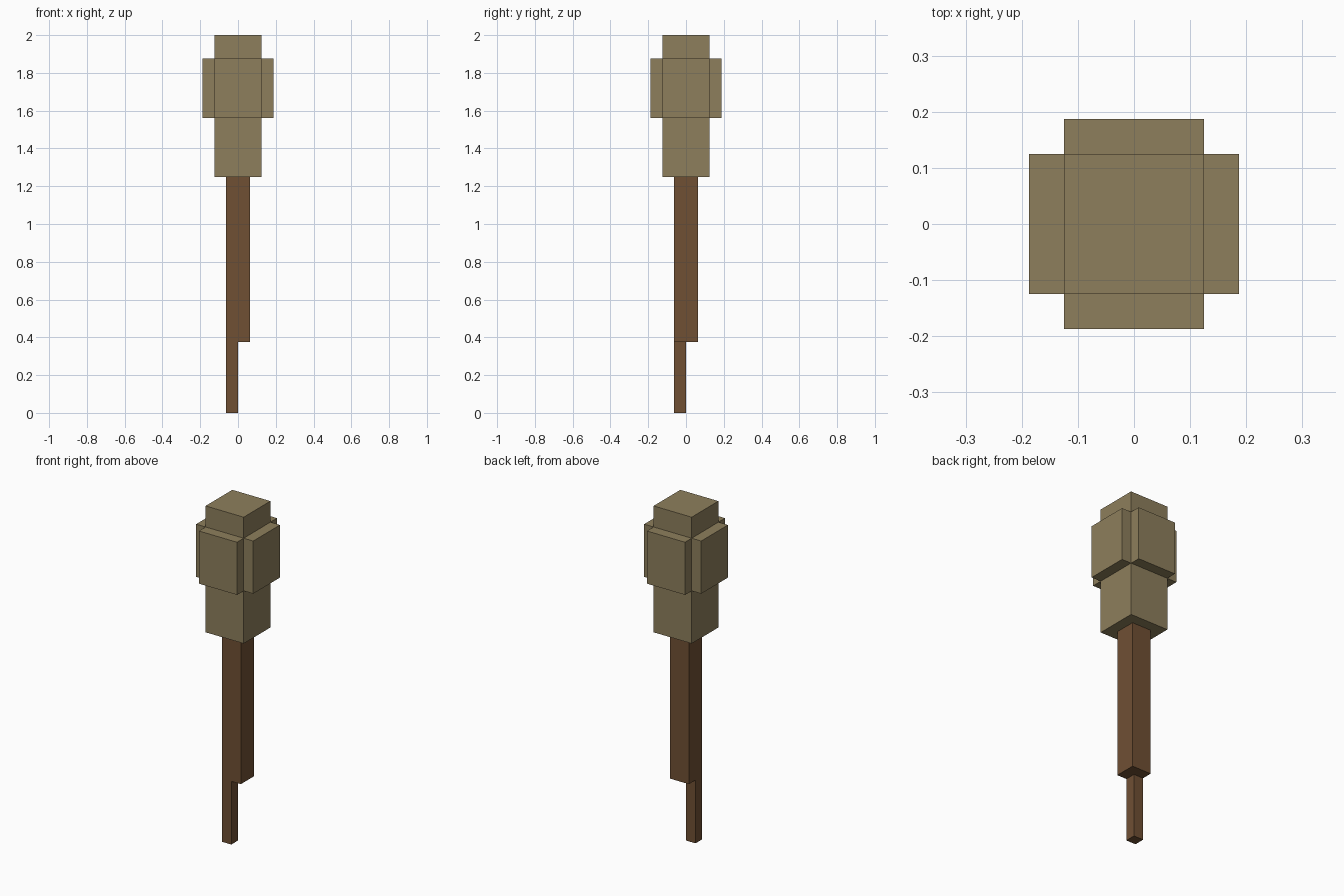
import bpy
import math

if "Cube" in bpy.data.objects:
    bpy.data.objects.remove(bpy.data.objects["Cube"])

U = 0.0625  # block unit


def material(name, rgb):
    m = bpy.data.materials.new(name)
    m.diffuse_color = (*rgb, 1.0)
    m.use_nodes = True
    m.node_tree.nodes["Principled BSDF"].inputs["Base Color"].default_value = m.diffuse_color
    return m


khaki = material("khaki", (0.27, 0.212, 0.107))
brown = material("brown", (0.16, 0.08, 0.034))


def block(name, lo, hi, mat):
    """Axis-aligned box between two corners given in block units."""
    centre = [(a + b) / 2 * U for a, b in zip(lo, hi)]
    bpy.ops.mesh.primitive_cube_add(size=1, location=centre)
    ob = bpy.context.object
    ob.name = name
    ob.scale = [(b - a) * U for a, b in zip(lo, hi)]
    bpy.ops.object.transform_apply(location=True, rotation=False, scale=True)
    ob.data.materials.append(mat)
    return ob


# Handle, with a thin tip under one corner
block("handle_tip", (-1, -1, 0), (0, 0, 6), brown)
block("handle", (-1, -1, 6), (1, 1, 20), brown)

# Head core
block("head", (-2, -2, 20), (2, 2, 32), khaki)

# Raised plate on each of the four sides of the head
for i, side in enumerate(("right", "back", "left", "front")):
    plate = block("head_plate_" + side, (2, -2, 25), (3, 2, 30), khaki)
    plate.rotation_euler.z = i * math.pi / 2
